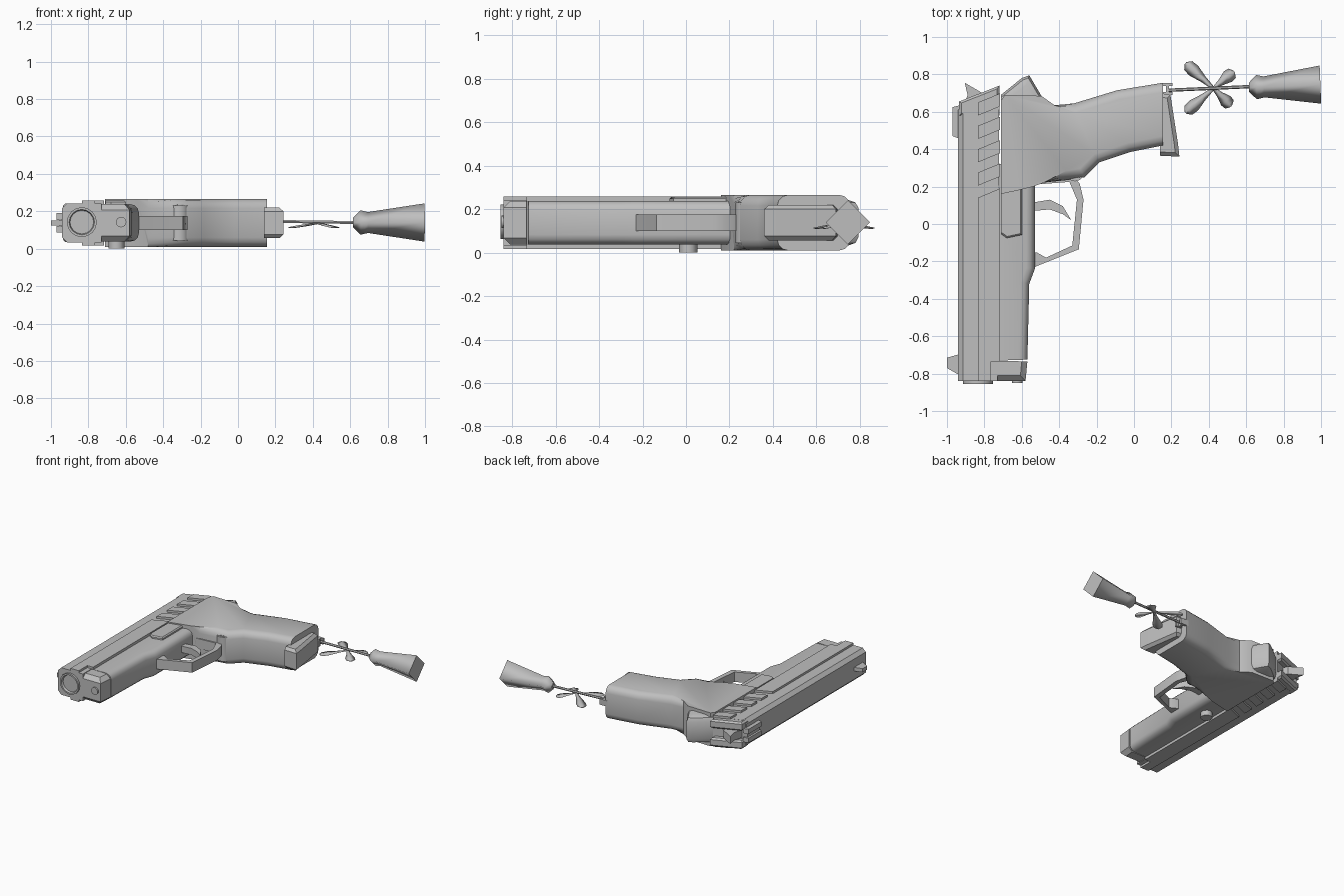
import bpy, bmesh
from math import cos, sin, pi, radians
from mathutils import Vector

if "Cube" in bpy.data.objects:
    bpy.data.objects.remove(bpy.data.objects["Cube"], do_unlink=True)

grey = bpy.data.materials.new("plain grey")
grey.use_nodes = True
colour = (0.52, 0.52, 0.52, 1)
grey.diffuse_color = colour
grey.node_tree.nodes["Principled BSDF"].inputs["Base Color"].default_value = colour

MID = 0.138  # height of the symmetry plane


def finish(name, bm, by_angle=True):
    bmesh.ops.recalc_face_normals(bm, faces=bm.faces)
    mesh = bpy.data.meshes.new(name)
    bm.to_mesh(mesh)
    bm.free()
    mesh.materials.append(grey)
    ob = bpy.data.objects.new(name, mesh)
    bpy.context.collection.objects.link(ob)
    if by_angle:
        bpy.ops.object.select_all(action='DESELECT')
        ob.select_set(True)
        bpy.context.view_layer.objects.active = ob
        bpy.ops.object.shade_smooth_by_angle(angle=radians(35))
    return ob


def prism(name, outline, half, mid=MID, bevel=0, seg=1, where=lambda x, y: True):
    """Plan outline thickened about mid, with chosen rim edges bevelled."""
    bm = bmesh.new()
    low = [bm.verts.new((x, y, mid - half)) for x, y in outline]
    high = [bm.verts.new((x, y, mid + half)) for x, y in outline]
    bm.faces.new(low)
    bm.faces.new(high)
    n = len(outline)
    for i in range(n):
        j = (i + 1) % n
        bm.faces.new((low[i], low[j], high[j], high[i]))
    bmesh.ops.recalc_face_normals(bm, faces=bm.faces)
    if bevel:
        rim = []
        for e in bm.edges:
            a, b = e.verts[0].co, e.verts[1].co
            c = (a + b) / 2
            if abs(a.z - b.z) < 1e-6 and where(c.x, c.y):
                rim.append(e)
        bmesh.ops.bevel(bm, geom=rim, offset=bevel, segments=seg,
                        profile=0.5, affect='EDGES')
    return finish(name, bm)


def box(name, x0, x1, y0, y1, half, mid=MID, **kw):
    return prism(name, [(x0, y0), (x1, y0), (x1, y1), (x0, y1)], half, mid, **kw)


def loft(name, start, direction, stations, sides=16, soft=False):
    """Rings (distance, side radius, upright radius) along a direction."""
    start, d = Vector(start), Vector(direction).normalized()
    up = Vector((1, 0, 0)) if abs(d.z) > 0.9 else Vector((0, 0, 1))
    side = d.cross(up).normalized()
    up = side.cross(d)
    bm = bmesh.new()
    rings = []
    for t, w, h in stations:
        rings.append([bm.verts.new(start + d * t + side * w * cos(2 * pi * k / sides)
                                   + up * h * sin(2 * pi * k / sides))
                      for k in range(sides)])
    for a, b in zip(rings, rings[1:]):
        for k in range(sides):
            m = (k + 1) % sides
            bm.faces.new((a[k], a[m], b[m], b[k])).smooth = True
    bm.faces.new(rings[0])
    bm.faces.new(rings[-1])
    return finish(name, bm, not soft)


def disc(name, x, y, z0, z1, r, sides=12):
    loft(name, (x, y, z0), (0, 0, 1), [(0, r, r), (z1 - z0, r, r)], sides)


# Slide: upper core, wider lower rail, slanted rear ribs
prism("slide", [(-.94, -.84), (-.73, -.84), (-.72, .68), (-.94, .61)], .104,
      bevel=.026, where=lambda x, y: x < -.9)
prism("slide_rail", [(-.835, -.84), (-.765, -.84), (-.765, -.735), (-.717, -.735),
                     (-.717, .19), (-.835, .14)], .12)
for i in range(4):
    y = .205 + .125 * i
    prism(f"slide_rib_{i + 1}", [(-.835, y), (-.717, y + .048),
                                 (-.717, y + .118), (-.835, y + .07)], .12)
for s in (-1, 1):
    prism("rear_cheek", [(-.935, .58), (-.72, .58), (-.72, .74), (-.77, .72),
                         (-.935, .655)], .033, MID + s * .07, bevel=.012)

# Sights and hammer
box("rear_sight_base", -.955, -.92, .47, .62, .05)
for s in (-1, 1):
    prism("rear_sight_post", [(-.97, .47), (-.93, .455), (-.93, .635), (-.97, .625)],
          .018, MID + s * .034)
prism("front_sight", [(-1, -.715), (-.93, -.695), (-.93, -.81), (-1, -.77)], .014)
prism("hammer", [(-.91, .62), (-.89, .69), (-.945, .685), (-.905, .755), (-.82, .70),
                 (-.78, .62)][0:2] + [(-.905, .755), (-.81, .70), (-.78, .62)], .03)

# Muzzle ring with hollow bore, and the rod below it
loft("muzzle", (-.835, -.80, .142), (0, -1, 0),
     [(0, .08, .08), (.055, .08, .08), (.055, .068, .068), (0, .05, .05)])
loft("guide_rod", (-.625, -.80, .142), (0, -1, 0), [(0, .028, .028), (.05, .028, .028)])

# Frame and front cap
prism("frame", [(-.72, -.73), (-.57, -.725), (-.56, -.32), (-.53, -.24), (-.53, .32),
                (-.72, .32)], .1, bevel=.045, seg=3, where=lambda x, y: x > -.6)
prism("frame_front_cap", [(-.765, -.84), (-.58, -.84), (-.57, -.735), (-.765, -.73)],
      .1, bevel=.03, where=lambda x, y: x > -.6 or y < -.8)

# Grip with rounded straps, and the tail behind it
prism("grip", [(-.712, .16), (-.62, .18), (-.54, .2), (-.48, .222), (-.355, .235),
               (-.265, .25), (-.185, .33), (-.02, .385), (.155, .42), (.155, .755),
               (-.09, .715), (-.32, .645), (-.425, .635), (-.495, .685), (-.69, .69),
               (-.712, .66)], .128, bevel=.05, seg=3,
      where=lambda x, y: -.5 < x < .15 and not (x < -.45 and y > .6))
prism("grip_tail", [(-.712, .6), (-.45, .6), (-.495, .685), (-.56, .795), (-.6, .78),
                    (-.712, .69)], .105, bevel=.04, seg=2,
      where=lambda x, y: y > .62 and x > -.7)
prism("magazine_base", [(.14, .365), (.243, .36), (.235, .43), (.195, .69), (.14, .70)],
      .082, bevel=.02, where=lambda x, y: x > .15)

# Trigger and guard
prism("trigger_guard", [(-.54, .25), (-.32, .25), (-.29, .215), (-.27, .13),
                        (-.295, -.135), (-.52, -.225), (-.54, -.235), (-.54, -.15),
                        (-.52, -.152), (-.47, -.18), (-.33, -.115), (-.305, .13),
                        (-.345, .225), (-.54, .21)], .038)
prism("trigger", [(-.54, .115), (-.45, .13), (-.38, .095), (-.335, .02), (-.38, .052),
                  (-.45, .078), (-.54, .07)], .025)

# Controls
disc("grip_button", -.315, .28, .045, .231, .052)
disc("grip_button_centre", -.315, .28, .04, .236, .038)
prism("side_lever", [(-.708, .165), (-.6, .185), (-.6, -.058), (-.68, -.075),
                     (-.708, -.055)], .025, .232, bevel=.008,
      where=lambda x, y: x > -.7 and y < .15)
disc("side_knob", -.65, .01, 0, .06, .042)

# Lanyard loop, cord, four-petal charm and tassel
for y0, y1 in ((.69, .707), (.738, .755)):
    box("loop_arm", .14, .205, y0, y1, .022)
box("loop_bar", .17, .187, .69, .755, .022)
cord_start, cord_end = Vector((.18, .715, .146)), Vector((.63, .735, .14))
cord = cord_end - cord_start
loft("cord", cord_start, cord, [(0, .009, .009), (cord.length, .009, .009)], 6)
hub = Vector((.425, .725, .135))
for tip in ((.275, .86), (.275, .595), (.535, .815), (.52, .63)):
    d = Vector((*tip, .112)) - hub
    L = d.length
    loft("petal", hub, d, [(0, .008, .004), (L * .35, .018, .006), (L * .7, .035, .006),
                           (L * .9, .032, .005), (L, .008, .002)], 4, True)
loft("tassel", (.615, .73, .14), (1, .04, 0),
     [(0, .025, .025), (.04, .065, .065), (.08, .056, .056), (.382, .102, .102)], 4, True)
